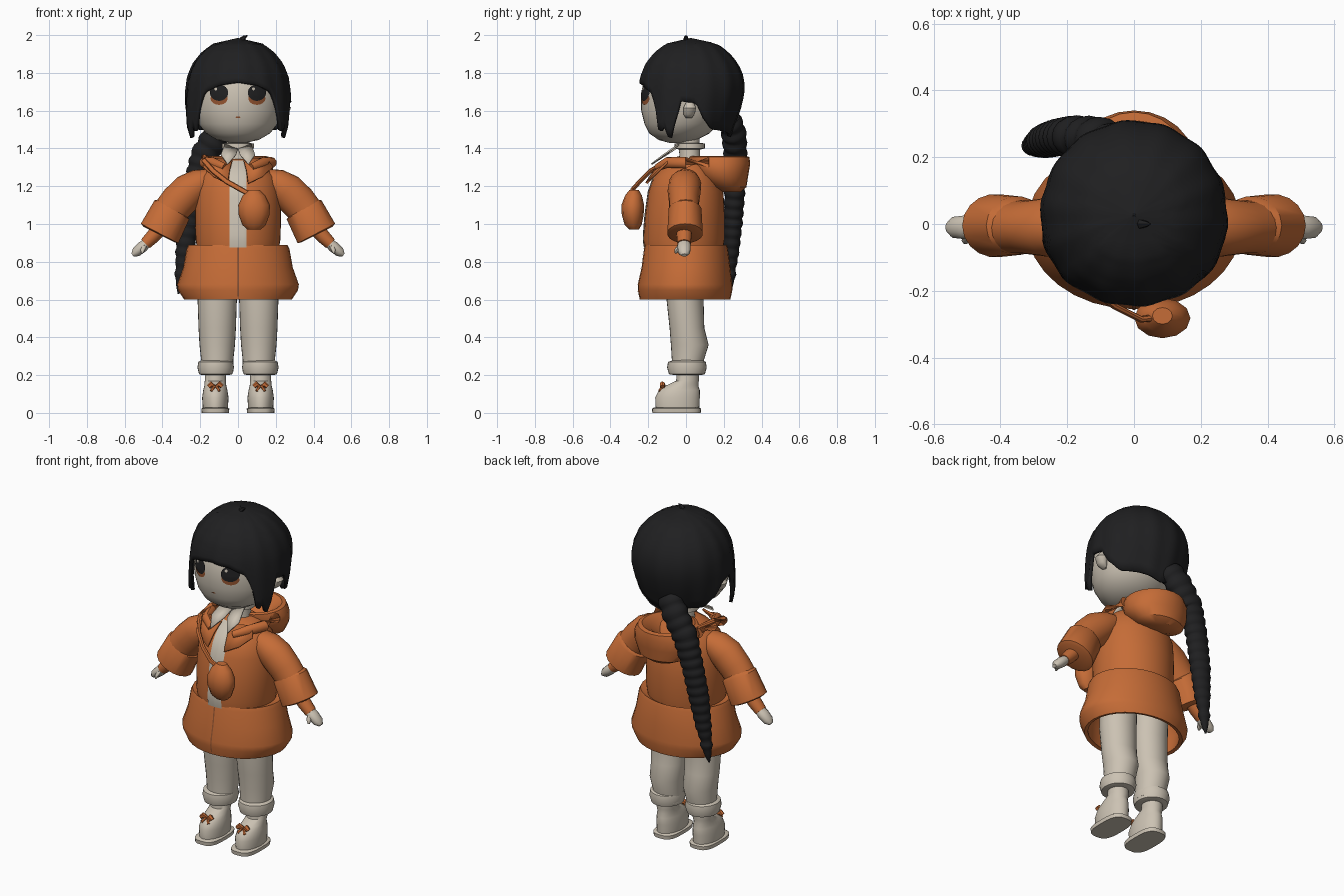
import bpy, math
from mathutils import Vector
from mathutils.bvhtree import BVHTree


def material(name, rgb):
    m = bpy.data.materials.new(name)
    m.diffuse_color = (*rgb, 1)
    return m


BLACK = material("black hair", (0.014, 0.014, 0.015))
ORANGE = material("orange cloth", (0.56, 0.150, 0.038))
CREAM = material("cream", (0.60, 0.54, 0.45))
BROWN = material("eye brown", (0.30, 0.09, 0.03))


def make(name, verts, faces, mat, thick=0, angle=40):
    me = bpy.data.meshes.new(name)
    me.from_pydata([tuple(v) for v in verts], [], faces)
    me.materials.append(mat)
    ob = bpy.data.objects.new(name, me)
    bpy.context.collection.objects.link(ob)
    if thick:
        s = ob.modifiers.new("thickness", 'SOLIDIFY')
        s.thickness, s.offset = thick, -1
    bpy.ops.object.select_all(action='DESELECT')
    ob.select_set(True)
    bpy.context.view_layer.objects.active = ob
    bpy.ops.object.shade_smooth_by_angle(angle=math.radians(angle))
    return ob


def sweep(name, rings, mat, segs=28, flat=False, power=2, angle=40):
    """Closed skin over rings (x, y, z, ru, rv), across the path or kept level."""
    cs = [Vector(r[:3]) for r in rings]
    verts, n = [], len(rings)
    for i, r in enumerate(rings):
        t = Vector((0, 0, 1)) if flat else (cs[min(i + 1, n - 1)] - cs[max(i - 1, 0)]).normalized()
        u = Vector((0, 1, 0)).cross(t).normalized()
        v = t.cross(u)
        for k in range(segs):
            a = math.tau * k / segs
            c, s = math.cos(a), math.sin(a)
            c = math.copysign(abs(c) ** (2 / power), c)
            s = math.copysign(abs(s) ** (2 / power), s)
            verts.append(cs[i] + u * c * r[3] + v * s * r[4])
    faces = [(i * segs + k, i * segs + (k + 1) % segs, (i + 1) * segs + (k + 1) % segs, (i + 1) * segs + k)
             for i in range(n - 1) for k in range(segs)]
    faces += [tuple(reversed(range(segs))), tuple(range((n - 1) * segs, n * segs))]
    return make(name, verts, faces, mat, angle=angle)


def loft(name, x, rings, mat, **kw):
    """Level rings (z, y, rx, ry) around the vertical line at x."""
    return sweep(name, [(x, y, z, rx, ry) for z, y, rx, ry in rings], mat, flat=True, **kw)


def lerp(table, x):
    for a, b in zip(table, table[1:]):
        if x <= b[0]:
            f = max(0, (x - a[0]) / (b[0] - a[0]))
            return [p + (q - p) * f for p, q in zip(a[1:], b[1:])]
    return list(table[-1][1:])


def patch(name, body, shape, mat, n=10, off=0.005):
    """Thin sheet laid on the front of a body."""
    me = body.data
    tree = BVHTree.FromPolygons([v.co for v in me.vertices], [tuple(p.vertices) for p in me.polygons])
    verts = []
    for j in range(n + 1):
        for i in range(n + 1):
            x, z = shape(2 * i / n - 1, 2 * j / n - 1)
            hit = tree.ray_cast(Vector((x, -2, z)), Vector((0, 1, 0)))[0]
            verts.append((x, (hit.y if hit else 0) - off, z))
    w = n + 1
    make(name, verts, [(j * w + i, j * w + i + 1, j * w + w + i + 1, j * w + w + i)
                       for j in range(n) for i in range(n)], mat)


def oval(cx, cz, rx, rz):
    return lambda u, v: (cx + rx * u * math.sqrt(1 - v * v / 2), cz + rz * v * math.sqrt(1 - u * u / 2))


# Head and neck
head = loft("head", 0, [(1.43, -.05, .04, .04), (1.445, -.045, .11, .10), (1.48, -.035, .17, .16),
                        (1.53, -.025, .21, .195), (1.60, -.015, .232, .222), (1.68, -.01, .238, .228),
                        (1.76, 0, .235, .225), (1.85, .01, .19, .19), (1.93, .02, .1, .1)], CREAM, segs=40)
loft("neck", 0, [(1.28, .02, .07, .065), (1.36, .02, .06, .055), (1.47, .015, .06, .055)], CREAM)
loft("neck_band", 0, [(1.395, .02, .06, .06), (1.40, .02, .085, .08), (1.425, .02, .085, .08),
                      (1.43, .02, .06, .06)], CREAM)

# Face details
for s in (-1, 1):
    patch("eye_glow", head, oval(s * .1, 1.665, .045, .034), BROWN, off=.004)
    patch("eye", head, oval(s * .1, 1.695, .048, .043), BLACK, off=.008)
    patch("eye_shine", head, oval(s * .1 - .018, 1.715, .008, .008), CREAM, n=4, off=.011)
    sweep("ear", [(s * .225, .015, 1.56, .012, .015), (s * .24, .015, 1.58, .025, .03),
                  (s * .25, .02, 1.615, .03, .035), (s * .24, .02, 1.645, .018, .02)], CREAM, flat=True, segs=14)
patch("mouth", head, oval(0, 1.565, .014, .004), BROWN, n=4)

# Hair cap: radius follows height, lower edge follows the angle from the front
RADIUS = [(1.42, .262, .20), (1.5, .283, .222), (1.6, .283, .262), (1.7, .278, .285), (1.78, .266, .28),
          (1.85, .238, .25), (1.91, .19, .2), (1.955, .13, .14), (1.985, .0, .0)]
EDGE = [(0, 1.75), (22, 1.735), (40, 1.70), (48, 1.62), (54, 1.46), (59, 1.53), (66, 1.43), (74, 1.56),
        (78, 1.65), (96, 1.64), (104, 1.56), (118, 1.50), (145, 1.49), (180, 1.46)]
COLS, ROWS = 96, 16
verts, faces = [], []
for i in range(ROWS + 1):
    for k in range(COLS):
        a = math.tau * k / COLS
        deg = min(math.degrees(a), 360 - math.degrees(a))
        zb = lerp(EDGE, deg)[0]
        z = zb + (1.985 - zb) * math.cos(i / ROWS * math.pi / 2)
        side, back = lerp(RADIUS, z)
        blend = min(1, max(0, (deg - 85) / 50))
        r = (side + (back - side) * blend) * (1 + .01 * math.sin(a * 14))
        verts.append((r * math.sin(a), .025 - r * math.cos(a), z))
for i in range(ROWS):
    for k in range(COLS):
        k2 = (k + 1) % COLS
        faces.append((i * COLS + k, (i + 1) * COLS + k, (i + 1) * COLS + k2, i * COLS + k2))
make("hair_cap", verts, faces, BLACK, thick=.018, angle=60)
sweep("hair_tuft", [(.02, 0, 1.975, .015, .015), (.035, 0, 1.99, .01, .01), (.05, 0, 1.998, .002, .002)],
      BLACK, segs=6)

# Long plait with bulging strands and a tapered end
PLAIT = [(0, -.05, .23, 1.56, .07), (.1, -.11, .255, 1.47, .075), (.22, -.18, .262, 1.36, .07),
         (.4, -.225, .26, 1.2, .062), (.6, -.26, .25, 1.02, .058), (.8, -.285, .24, .84, .045),
         (.9, -.30, .235, .75, .03), (.92, -.30, .235, .735, .036), (1, -.315, .23, .63, .005)]
rings = []
for i in range(91):
    t = i / 90
    x, y, z, r = lerp(PLAIT, t)
    r *= .92 + .16 * abs(math.sin(t * 17 * math.pi))
    rings.append((x, y, z, r, r * .85))
sweep("plait", rings, BLACK, segs=16, angle=60)

# Jacket body, shirt front and flared hem
jacket = loft("jacket", 0, [(.86, -.01, .215, .205), (.92, -.01, .225, .215), (1.05, -.005, .228, .21),
                            (1.17, 0, .222, .198), (1.25, 0, .2, .17), (1.31, .01, .15, .125),
                            (1.345, .015, .08, .08)], ORANGE, segs=40)
patch("shirt_front", jacket, lambda u, v: (.045 * u, 1.105 + .23 * v), CREAM, n=14)
loft("jacket_hem", 0, [(.87, 0, .2, .18), (.89, 0, .262, .215), (.87, 0, .272, .222), (.77, 0, .29, .235),
                       (.68, -.005, .322, .25), (.65, -.005, .318, .25), (.6, -.005, .285, .24),
                       (.605, -.005, .265, .22), (.7, 0, .28, .215), (.8, 0, .25, .19)], ORANGE, segs=32)
patch("hem_opening", bpy.data.objects["jacket_hem"], lambda u, v: (.004 * u, .745 + .13 * v), BROWN, n=6, off=.003)

# Hood lying open on the back
loft("hood", 0, [(1.17, .24, .08, .05), (1.195, .22, .14, .10), (1.26, .185, .185, .145), (1.32, .175, .185, .165),
                 (1.355, .17, .165, .165), (1.36, .165, .145, .145), (1.33, .14, .11, .12),
                 (1.27, .12, .07, .08)], ORANGE, segs=24)

for s in (-1, 1):
    # Collar roll, lapel and pointed shirt collar
    sweep("collar_roll", [(s * .07, -.15, 1.30, .02, .02), (s * .14, -.10, 1.325, .03, .025),
                          (s * .175, 0, 1.325, .03, .03), (s * .165, .12, 1.325, .03, .03)], ORANGE, segs=10)
    make("lapel", [(s * .03, -.12, 1.345), (s * .15, -.08, 1.35), (s * .185, -.13, 1.305), (s * .13, -.18, 1.255),
                   (s * .055, -.215, 1.22), (s * .045, -.17, 1.29)],
         [(0, 5, 4, 3, 2, 1)[::s]], ORANGE, thick=.012)
    make("shirt_collar", [(0, -.06, 1.40), (s * .07, -.04, 1.425), (s * .09, -.12, 1.37), (s * .055, -.185, 1.32),
                          (s * .01, -.12, 1.37)], [(0, 4, 3, 2, 1)[::s]], CREAM, thick=.008)

    # Sleeve, wide turned cuff, wrist and hand
    sweep("sleeve", [(s * .15, 0, 1.235, .06, .07), (s * .20, -.005, 1.215, .08, .085),
                     (s * .26, -.01, 1.175, .095, .088), (s * .32, -.01, 1.115, .095, .08),
                     (s * .365, -.01, 1.06, .09, .08)], ORANGE, segs=20)
    sweep("sleeve_cuff", [(s * .34, -.005, 1.09, .08, .075), (s * .35, -.005, 1.075, .105, .088),
                          (s * .415, -.005, .95, .112, .095), (s * .41, -.005, .958, .09, .08),
                          (s * .38, -.005, 1.02, .07, .06)][:3] +
          [(s * .418, -.005, .944, .09, .08)], ORANGE, segs=18)
    sweep("wrist", [(s * .41, -.01, .98, .04, .04), (s * .45, -.01, .935, .038, .04),
                    (s * .49, -.01, .895, .032, .036)], ORANGE, segs=14)
    sweep("hand", [(s * .47, -.01, .91, .022, .03), (s * .505, -.01, .88, .03, .036),
                   (s * .54, -.01, .85, .026, .032), (s * .558, -.01, .835, .01, .015)], CREAM, segs=14)
    sweep("thumb", [(s * .495, -.03, .885, .014, .014), (s * .505, -.05, .86, .012, .012),
                    (s * .508, -.055, .845, .005, .005)], CREAM, segs=8)

    # Trouser leg with rolled hem
    loft("trouser_leg", s * .11, [(.22, .01, .085, .085), (.28, .01, .085, .085), (.36, .02, .094, .10),
                                  (.45, .005, .099, .092), (.6, -.005, .104, .098), (.75, 0, .104, .1)], CREAM)
    loft("trouser_roll", s * .118, [(.20, .01, .07, .07), (.205, .005, .088, .095), (.24, .005, .097, .105),
                                    (.27, .005, .092, .1), (.28, .01, .075, .075)], CREAM)

    # Shoe, sole and bow
    loft("shoe", s * .12, [(.02, -.045, .066, .115), (.08, -.045, .07, .118), (.12, -.035, .064, .108),
                           (.145, -.02, .058, .085), (.17, .008, .056, .06), (.23, .01, .056, .058)], CREAM)
    loft("sole", s * .12, [(0, -.05, .072, .128), (.022, -.05, .074, .13), (.028, -.05, .066, .12)],
         CREAM, power=3)
    for d in (-1, 1):
        sweep("bow_loop", [(s * .12 + d * .005, -.115, .14, .008, .01), (s * .12 + d * .022, -.125, .152, .016, .014),
                           (s * .12 + d * .036, -.125, .138, .012, .014)], ORANGE, segs=6)
        sweep("bow_tail", [(s * .12 + d * .006, -.125, .14, .007, .008),
                           (s * .12 + d * .022, -.14, .115, .008, .008)], ORANGE, segs=6)

# Round shoulder bag and strap
loft("bag", .085, [(.97, -.275, .035, .025), (.995, -.28, .062, .045), (1.05, -.282, .082, .058),
                   (1.10, -.282, .084, .06), (1.15, -.278, .06, .045), (1.18, -.275, .03, .025)], ORANGE, segs=12)
sweep("bag_strap", [(.075, -.28, 1.15, .012, .012), (.02, -.285, 1.18, .014, .01), (-.06, -.245, 1.225, .014, .01),
                    (-.13, -.19, 1.28, .014, .01), (-.18, -.10, 1.335, .014, .012), (-.18, .0, 1.355, .014, .014),
                    (-.14, .12, 1.34, .014, .014)], ORANGE, segs=8)
